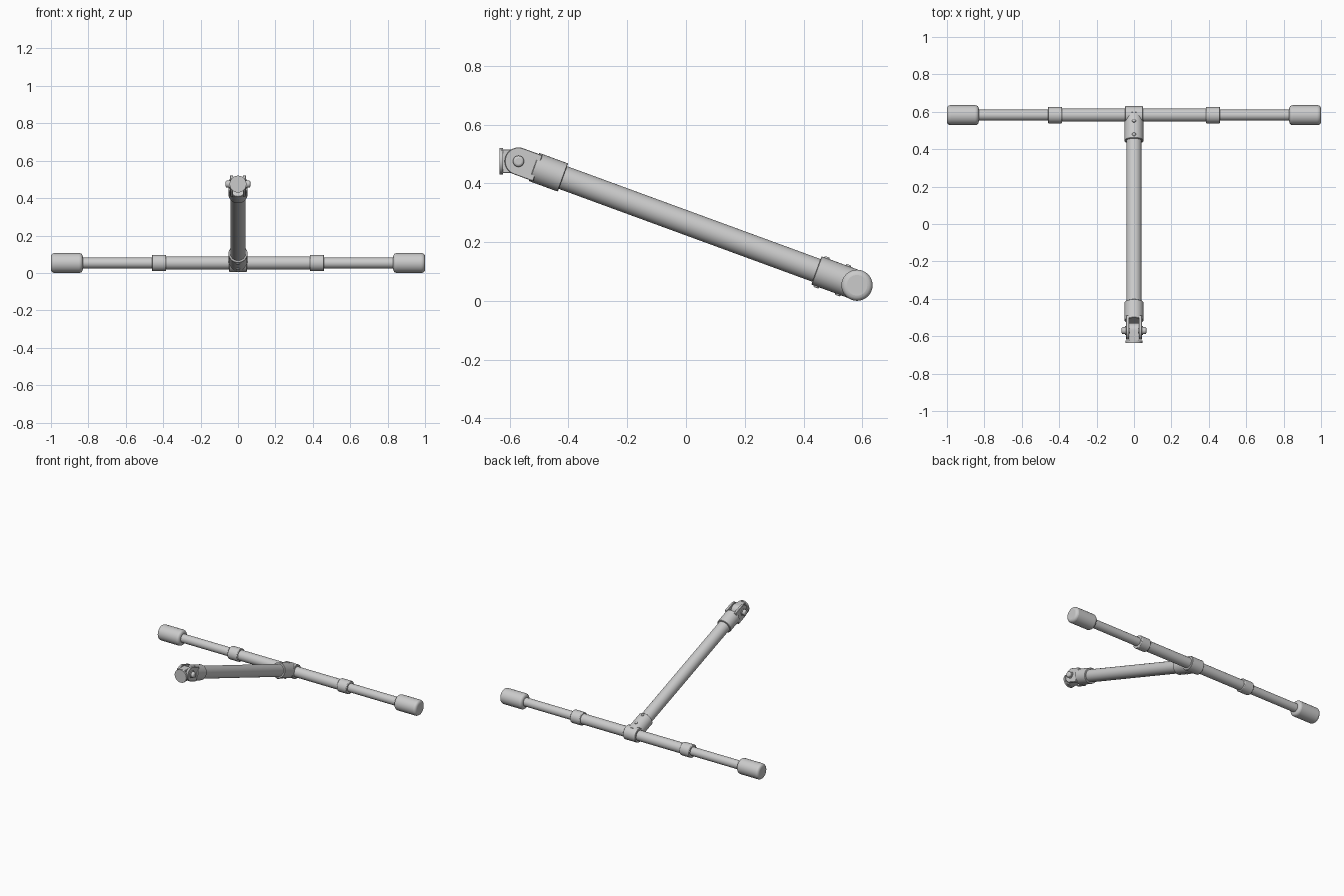
import bpy, bmesh, math
from mathutils import Vector

if "Cube" in bpy.data.objects:
    bpy.data.objects.remove(bpy.data.objects["Cube"])

T = Vector((0, 0.582, 0.053))       # centre of the crossbar
P = Vector((0, -0.57, 0.475))       # hinge pin centre
D = (P - T).normalized()            # pole direction, going up
N = Vector((1, 0, 0)).cross(D)      # perpendicular to the pole in the yz plane


def finish(name, bm, bevel=0, segs=1):
    me = bpy.data.meshes.new(name)
    bmesh.ops.recalc_face_normals(bm, faces=bm.faces)
    bm.to_mesh(me)
    bm.free()
    ob = bpy.data.objects.new(name, me)
    bpy.context.collection.objects.link(ob)
    if bevel:
        m = ob.modifiers.new("bevel", 'BEVEL')
        m.width, m.segments, m.limit_method = bevel, segs, 'ANGLE'
        m.angle_limit = math.radians(50)
    bpy.ops.object.select_all(action='DESELECT')
    ob.select_set(True)
    bpy.context.view_layer.objects.active = ob
    bpy.ops.object.shade_smooth_by_angle(angle=math.radians(35))
    return ob


def rod(name, a, b, r, bevel=0, segs=1, sides=32):
    a, b = Vector(a), Vector(b)
    bm = bmesh.new()
    bmesh.ops.create_cone(bm, cap_ends=True, segments=sides, radius1=r, radius2=r, depth=(b - a).length)
    mat = (b - a).to_track_quat('Z', 'Y').to_matrix().to_4x4()
    mat.translation = (a + b) / 2
    bmesh.ops.transform(bm, matrix=mat, verts=bm.verts)
    return finish(name, bm, bevel, segs)


def lug(name, direction, length, r, x0, x1):
    # plate with a round end at the hinge pin and a straight run along direction
    d = Vector(direction)
    n = Vector((1, 0, 0)).cross(d)
    pts = [P + n * r + d * length]
    for i in range(25):
        t = math.pi * i / 24
        pts.append(P + n * r * math.cos(t) - d * r * math.sin(t))
    pts.append(P - n * r + d * length)
    bm = bmesh.new()
    f = bm.faces.new([bm.verts.new(p + Vector((x0, 0, 0))) for p in pts])
    e = bmesh.ops.extrude_face_region(bm, geom=[f])
    bmesh.ops.translate(bm, vec=(x1 - x0, 0, 0), verts=[v for v in e['geom'] if isinstance(v, bmesh.types.BMVert)])
    return finish(name, bm, 0.002)


def along_x(x0, x1):
    return T + Vector((x0, 0, 0)), T + Vector((x1, 0, 0))


# crossbar
rod("inner_crossbar", *along_x(-0.42, 0.42), 0.035)
rod("tee_hub", *along_x(-0.047, 0.047), 0.048, 0.002)
for s, side in ((-1, "left"), (1, "right")):
    rod(side + "_outer_bar", *along_x(s * 0.40, s * 0.85), 0.029)
    rod(side + "_collar", *along_x(s * 0.385, s * 0.46), 0.044, 0.004, 2)
    rod(side + "_end_cap", *along_x(s * 0.83, s * 1.0), 0.053, 0.018, 4)

# pole with its lower and upper sleeves
rod("pole", T + D * 0.06, P - D * 0.08, 0.041)
rod("lower_sleeve", T, T + D * 0.147, 0.051, 0.002)
rod("upper_sleeve", P - D * 0.161, P - D * 0.056, 0.051, 0.002)

# rivets on the lower sleeve
for i, dist in enumerate((0.05, 0.128)):
    for s in (-1, 1):
        c = T + D * dist
        rod(f"rivet_{i}_{s}", c + N * s * 0.04, c + N * s * 0.056, 0.010, 0.004, 2, 16)

# hinge: clevis ears, tongue, pin and face plate
for s, side in ((-1, "left"), (1, "right")):
    lug(side + "_hinge_ear", -D, 0.07, 0.047, s * 0.026, s * 0.043)
    pin = P + Vector((s * 0.04, 0, 0))
    rod(side + "_pin_washer", pin, pin + Vector((s * 0.008, 0, 0)), 0.024)
    rod(side + "_pin_head", pin, pin + Vector((s * 0.026, 0, 0)), 0.019, 0.008, 3)
rod("hinge_pin", P - Vector((0.045, 0, 0)), P + Vector((0.045, 0, 0)), 0.015)
lug("hinge_tongue", (0, -1, 0), 0.06, 0.040, -0.025, 0.025)
rod("face_plate", (0, -0.635, 0.475), (0, -0.622, 0.475), 0.045)
